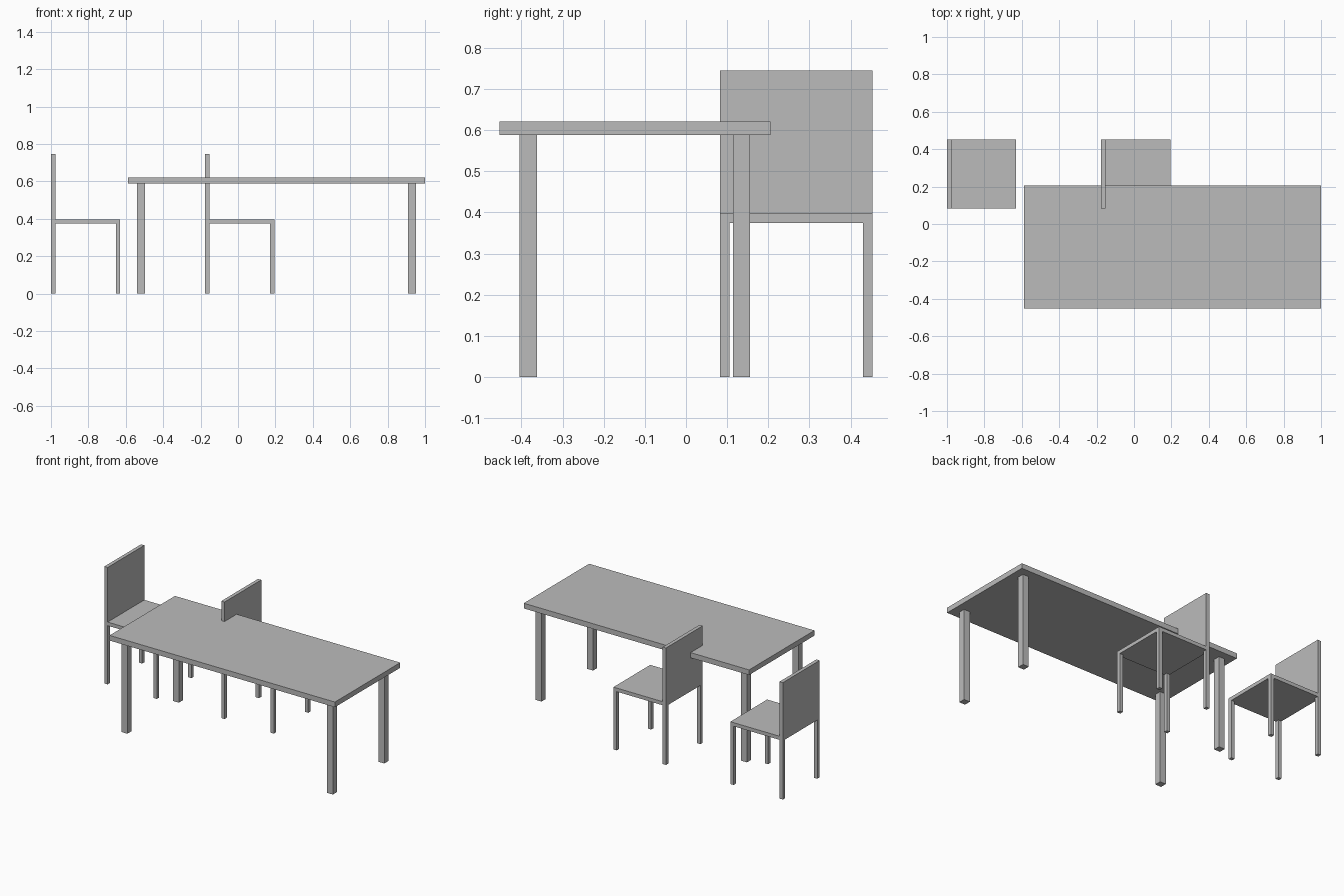
import bpy
from mathutils import Vector

cube = bpy.data.objects.get("Cube")
if cube:
    bpy.data.objects.remove(cube, do_unlink=True)

# One plain grey for everything
grey = bpy.data.materials.new("plain_grey")
grey.use_nodes = True
colour = (0.5, 0.5, 0.5, 1)
grey.diffuse_color = colour
grey.node_tree.nodes["Principled BSDF"].inputs["Base Color"].default_value = colour


def box(name, low, high):
    """Box spanning two opposite corners."""
    low, high = Vector(low), Vector(high)
    bpy.ops.mesh.primitive_cube_add(size=1, location=(low + high) / 2)
    ob = bpy.context.object
    ob.name = name
    ob.scale = high - low
    bpy.ops.object.transform_apply(location=False, rotation=False, scale=True)
    ob.data.materials.append(grey)


def legs(name, x0, x1, y0, y1, size, top):
    """Four square legs in the corners of a rectangle."""
    for side, x in (("right", x0), ("left", x1 - size)):
        for end, y in (("front", y0), ("back", y1 - size)):
            box(f"{name}_{end}_{side}_leg", (x, y, 0), (x + size, y + size, top))


def chair(name, x, y, width=0.37, thick=0.023, seat=0.397, top=0.745):
    """Chair facing +x, with its backrest on the -x edge."""
    box(name + "_seat", (x, y, seat - thick), (x + width, y + width, seat))
    box(name + "_backrest", (x, y, seat), (x + thick, y + width, top))
    legs(name, x, x + width, y, y + width, thick, seat - thick)


# Table
left, right, front, back = 1.0, -0.588, -0.453, 0.205
under, inset = 0.588, 0.049
box("table_top", (right, front, under), (left, back, 0.621))
legs("table", right + inset, left - inset, front + inset, back - inset, 0.042, under)

# Chairs
chair("outer_chair", -1.0, 0.083)
chair("inner_chair", -0.176, 0.083)
